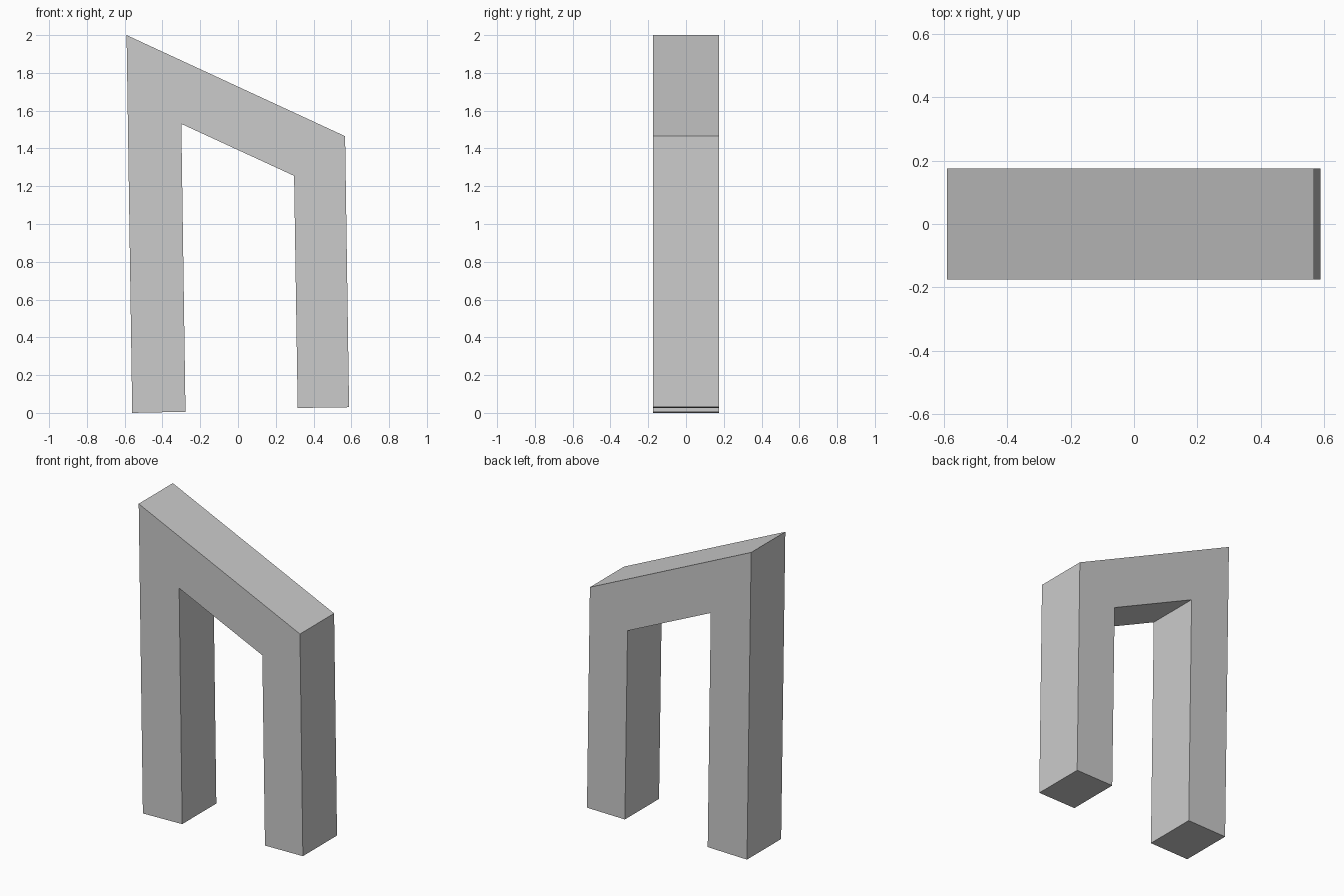
import bpy
import bmesh

cube = bpy.data.objects.get("Cube")
if cube:
    bpy.data.objects.remove(cube, do_unlink=True)

# Plain grey finish
grey = bpy.data.materials.new("plain_grey")
grey.use_nodes = True
colour = (0.6, 0.6, 0.6, 1)
grey.diffuse_color = colour
grey.node_tree.nodes["Principled BSDF"].inputs["Base Color"].default_value = colour

# Sloped arch outline: outer edge, then right foot, opening and left foot
DEPTH = 0.35
outline = [
    (-0.56, 0.0), (-0.59, 2.0), (0.567, 1.465), (0.588, 0.03),
    (0.316, 0.026), (0.297, 1.255), (-0.30, 1.53), (-0.278, 0.006),
]

# Extrude the outline from front to back
bm = bmesh.new()
front = bm.faces.new([bm.verts.new((x, -DEPTH / 2, z)) for x, z in outline])
extruded = bmesh.ops.extrude_face_region(bm, geom=[front], use_keep_orig=True)
back = [v for v in extruded["geom"] if isinstance(v, bmesh.types.BMVert)]
bmesh.ops.translate(bm, verts=back, vec=(0, DEPTH, 0))
bmesh.ops.recalc_face_normals(bm, faces=bm.faces)

mesh = bpy.data.meshes.new("sloped_arch")
bm.to_mesh(mesh)
bm.free()
mesh.materials.append(grey)
arch = bpy.data.objects.new("sloped_arch", mesh)
bpy.context.collection.objects.link(arch)
